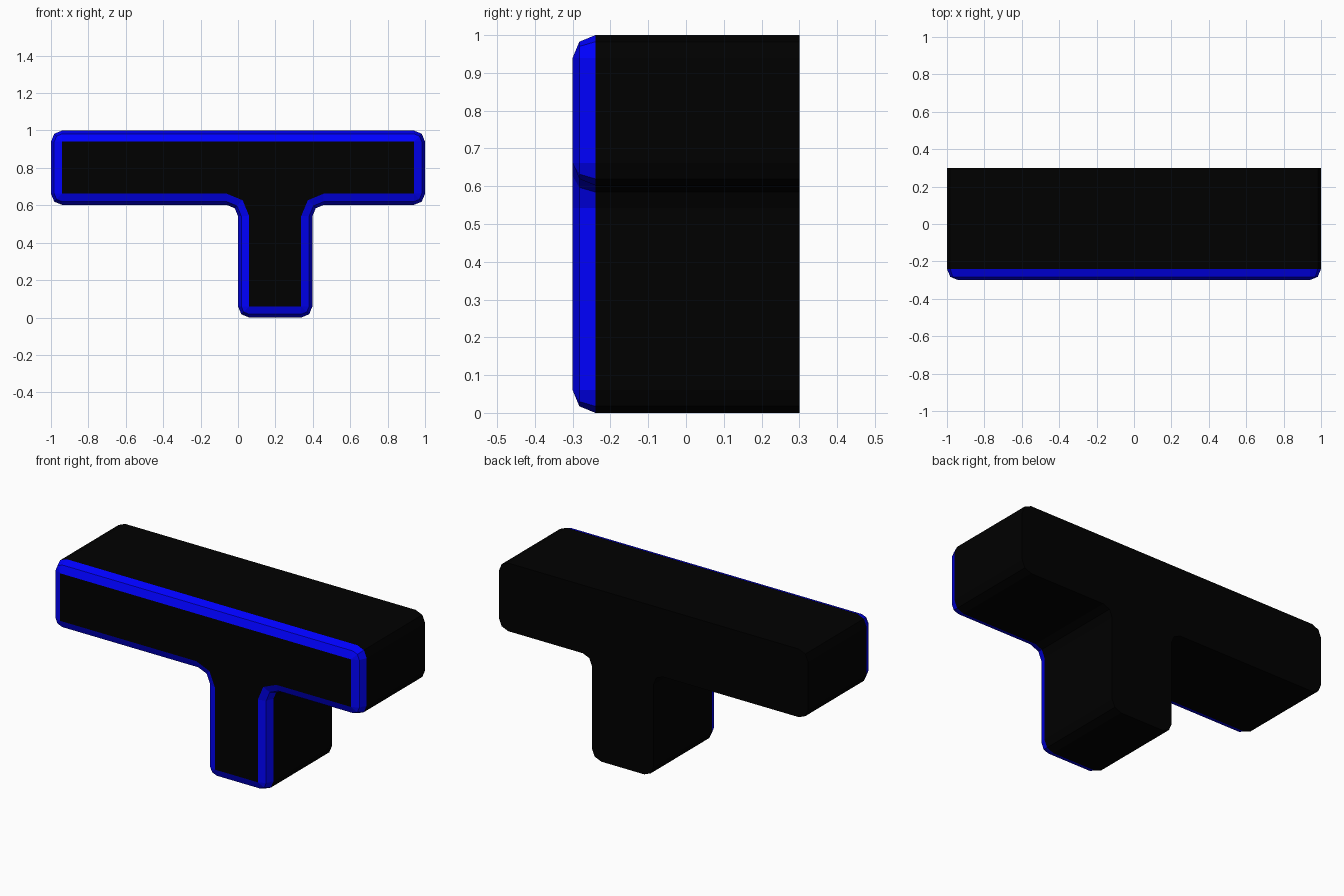
import bpy, bmesh
from math import radians, cos, sin, copysign

if "Cube" in bpy.data.objects:
    bpy.data.objects.remove(bpy.data.objects["Cube"])

R = 0.06  # corner and front-edge radius
# T outline, counter-clockwise from the front: x, z, outward diagonal angle, convex(+1)/inner(-1)
CORNERS = [(0, 0, 225, 1), (0.398, 0, 315, 1), (0.398, 0.602, 135, -1), (1, 0.602, 315, 1),
           (1, 1, 45, 1), (-1, 1, 135, 1), (-1, 0.602, 225, 1), (0, 0.602, 45, -1)]


def material(name, color):
    m = bpy.data.materials.new(name)
    m.diffuse_color = color
    m.use_nodes = True
    m.node_tree.nodes["Principled BSDF"].inputs["Base Color"].default_value = m.diffuse_color
    return m


def outline(inset):
    pts = []
    for x, z, diag, kind in CORNERS:
        cx = x - copysign(R, cos(radians(diag)))
        cz = z - copysign(R, sin(radians(diag)))
        r = R - kind * inset
        for step in (-45, 0, 45):
            a = radians(diag + kind * step)
            pts.append((cx + r * cos(a), cz + r * sin(a)))
    return pts


bm = bmesh.new()

# Rings from back to front; the last two round over the front edge
k = R * (1 - cos(radians(45)))
rings = [[bm.verts.new((x, y, z)) for x, z in outline(inset)]
         for y, inset in ((0.3, 0), (-0.3 + R, 0), (-0.3 + k, k), (-0.3, R))]

# Side walls (black) and rounded front rim (blue)
for i, (a, b) in enumerate(zip(rings, rings[1:])):
    for j in range(len(a)):
        n = (j + 1) % len(a)
        f = bm.faces.new((a[j], a[n], b[n], b[j]))
        f.material_index = 1 if i > 0 else 0

# Back and front caps
bm.faces.new(rings[0])
bm.faces.new(rings[-1])
bmesh.ops.remove_doubles(bm, verts=bm.verts[:], dist=1e-4)
bmesh.ops.recalc_face_normals(bm, faces=bm.faces[:])

mesh = bpy.data.meshes.new("t_block")
bm.to_mesh(mesh)
bm.free()
mesh.materials.append(material("black", (0, 0, 0, 1)))
mesh.materials.append(material("blue", (0, 0, 1, 1)))
bpy.context.collection.objects.link(bpy.data.objects.new("t_block", mesh))
